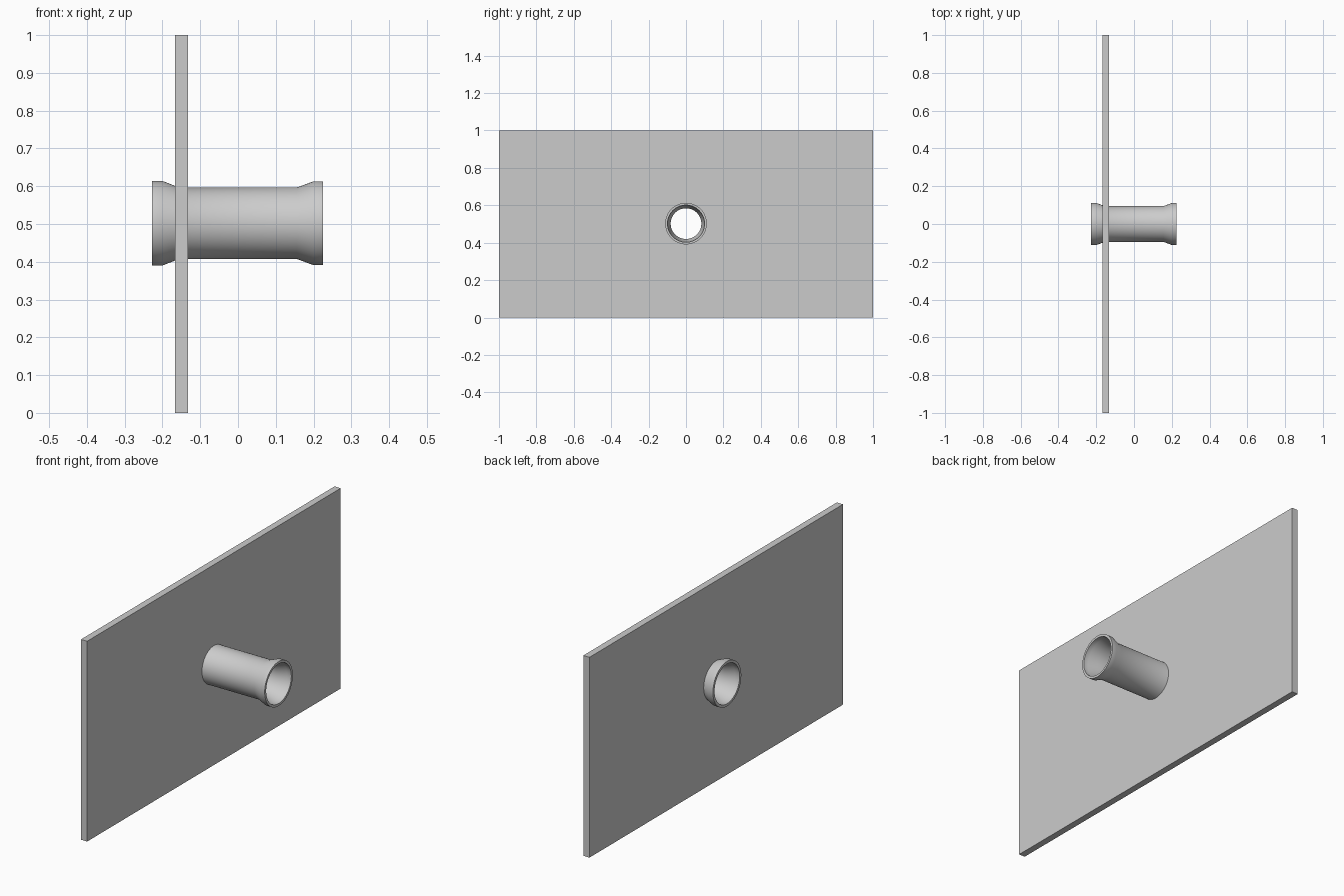
import bpy, bmesh, math
from mathutils import Vector

if "Cube" in bpy.data.objects:
    bpy.data.objects.remove(bpy.data.objects["Cube"])

SEGMENTS = 64
AXIS_Z = 0.502

grey = bpy.data.materials.new("light grey")
grey.diffuse_color = (0.6, 0.6, 0.6, 1)
grey.use_nodes = True
grey.node_tree.nodes["Principled BSDF"].inputs["Base Color"].default_value = grey.diffuse_color


def revolve(name, profile):
    """Spin a closed (x, radius) profile around the pipe axis."""
    bm = bmesh.new()
    rings = []
    for i in range(SEGMENTS):
        a = 2 * math.pi * i / SEGMENTS
        rings.append([bm.verts.new((x, r * math.cos(a), AXIS_Z + r * math.sin(a)))
                      for x, r in profile])
    n = len(profile)
    for i in range(SEGMENTS):
        p, q = rings[i], rings[(i + 1) % SEGMENTS]
        for j in range(n):
            k = (j + 1) % n
            bm.faces.new((p[j], p[k], q[k], q[j]))
    bmesh.ops.recalc_face_normals(bm, faces=bm.faces)
    mesh = bpy.data.meshes.new(name)
    bm.to_mesh(mesh)
    bm.free()
    mesh.materials.append(grey)
    obj = bpy.data.objects.new(name, mesh)
    bpy.context.collection.objects.link(obj)
    return obj


# pipe with a flared collar at each end
outer = [(-0.227, 0.112), (-0.20, 0.112), (-0.156, 0.0945),
         (0.156, 0.0945), (0.20, 0.111), (0.225, 0.111)]
inner = [(0.225, 0.099), (0.20, 0.099), (0.156, 0.082),
         (-0.156, 0.082), (-0.20, 0.099), (-0.227, 0.099)]
pipe = revolve("flared_pipe", outer + inner)
bpy.context.view_layer.objects.active = pipe
pipe.select_set(True)
bpy.ops.object.shade_smooth_by_angle(angle=math.radians(30))
pipe.select_set(False)

# wall plate with a round hole for the pipe
bm = bmesh.new()
X0, X1 = -0.167, -0.133
corners = [bm.verts.new((X0, y, z)) for y, z in ((-1, 0), (1, 0), (1, 1), (-1, 1))]
hole = []
for i in range(SEGMENTS):
    a = 2 * math.pi * i / SEGMENTS
    hole.append(bm.verts.new((X0, 0.092 * math.cos(a), AXIS_Z + 0.092 * math.sin(a))))
for loop in (corners, hole):
    for i, v in enumerate(loop):
        bm.edges.new((v, loop[(i + 1) % len(loop)]))
bmesh.ops.triangle_fill(bm, edges=bm.edges[:], use_beauty=True, normal=Vector((1, 0, 0)))
ext = bmesh.ops.extrude_face_region(bm, geom=bm.faces[:], use_keep_orig=True)
bmesh.ops.translate(bm, vec=(X1 - X0, 0, 0),
                    verts=[g for g in ext["geom"] if isinstance(g, bmesh.types.BMVert)])
bmesh.ops.recalc_face_normals(bm, faces=bm.faces)
mesh = bpy.data.meshes.new("wall_plate")
bm.to_mesh(mesh)
bm.free()
mesh.materials.append(grey)
plate = bpy.data.objects.new("wall_plate", mesh)
bpy.context.collection.objects.link(plate)
